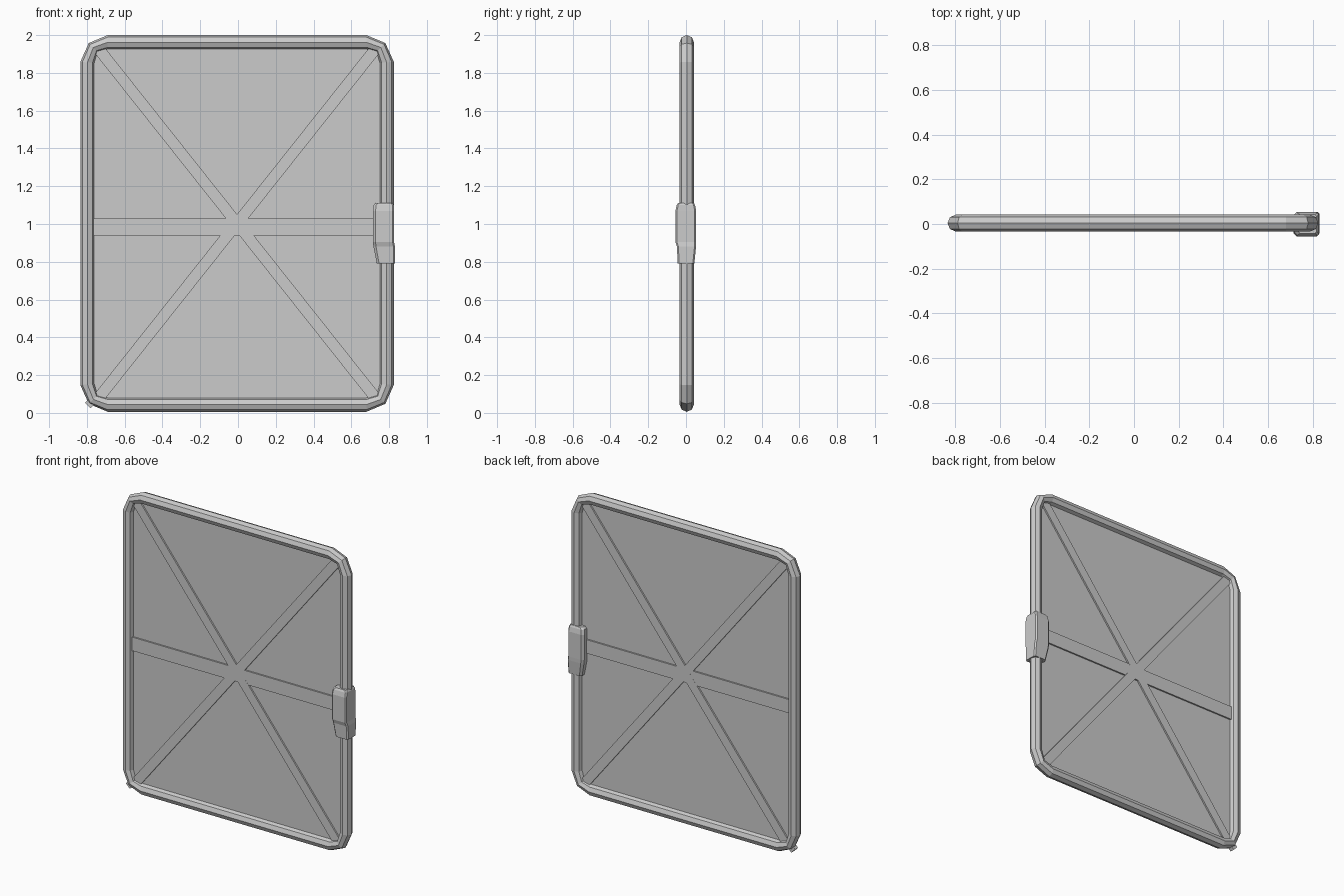
import bpy, bmesh, math
from mathutils import Vector, Matrix

if "Cube" in bpy.data.objects:
    bpy.data.objects.remove(bpy.data.objects["Cube"])

YC = 0.004  # depth centre of the frame


def make(name, bm):
    bmesh.ops.recalc_face_normals(bm, faces=bm.faces[:])
    me = bpy.data.meshes.new(name)
    bm.to_mesh(me)
    bm.free()
    ob = bpy.data.objects.new(name, me)
    bpy.context.collection.objects.link(ob)
    return ob


def box(name, centre, size, angle=0.0):
    bm = bmesh.new()
    m = (Matrix.Translation(centre) @ Matrix.Rotation(angle, 4, 'Y')
         @ Matrix.Diagonal((*size, 1)))
    bmesh.ops.create_cube(bm, size=1, matrix=m)
    return make(name, bm)


def loft(name, rings, closed=False):
    bm = bmesh.new()
    vs = [[bm.verts.new(p) for p in r] for r in rings]
    n, k = len(vs), len(vs[0])
    for i in range(n if closed else n - 1):
        a, b = vs[i], vs[(i + 1) % n]
        for j in range(k):
            bm.faces.new((a[j], a[(j + 1) % k], b[(j + 1) % k], b[j]))
    if not closed:
        bm.faces.new(vs[0])
        bm.faces.new(vs[-1])
    return make(name, bm)


# Octagonal tube frame: outer and inner outlines give the swept rings
X0, ZC = -0.005, 1.003
outer = [(0.83, 0.855), (0.785, 0.955), (0.685, 0.997)]
inner = [(0.754, 0.85), (0.737, 0.908), (0.685, 0.921)]


def outline(q):
    pts = []
    for sx, sz in ((1, 1), (-1, 1), (-1, -1), (1, -1)):
        c = [Vector((X0 + sx * x, YC, ZC + sz * z)) for x, z in q]
        pts += c if sx * sz > 0 else c[::-1]
    return pts


rings = []
for o, i in zip(outline(outer), outline(inner)):
    mid, half = (o + i) / 2, (o - i) / 2
    rings.append([mid + half * math.cos(t) + Vector((0, 0.038 * math.sin(t), 0))
                  for t in (k * math.pi / 4 for k in range(8))])
loft("tube_frame", rings, closed=True)

# Infill panel with clipped corners
panel_ring = [(0.775, 0.86), (0.745, 0.92), (0.69, 0.94)]
pts = outline(panel_ring)
loft("infill_panel", [[p + Vector((0, d, 0)) for p in pts] for d in (-0.005, 0.005)])

# Middle rail and two diagonal braces
box("middle_rail", (X0, YC, 0.985), (1.53, 0.03, 0.09))
W, H = 1.46, 1.84
for name, s in (("brace_rising", -1), ("brace_falling", 1)):
    box(name, (X0, YC, ZC), (math.hypot(W, H), 0.0305, 0.06), s * math.atan2(H, W))


# Latch housing: chamfered sections stacked upwards
def section(z, x0, x1, y0, y1, c):
    return [(x0, y0 + c, z), (x0 + c, y0, z), (x1 - 0.008, y0, z), (x1, y0 + 0.008, z),
            (x1, y1 - 0.008, z), (x1 - 0.008, y1, z), (x0 + c, y1, z), (x0, y1 - c, z)]


loft("latch_housing", [
    section(0.79, 0.735, 0.831, -0.044, 0.044, 0.012),
    section(0.88, 0.717, 0.831, -0.048, 0.053, 0.014),
    section(0.905, 0.714, 0.826, -0.056, 0.054, 0.014),
    section(1.07, 0.714, 0.826, -0.056, 0.054, 0.014),
    section(1.10, 0.718, 0.825, -0.049, 0.048, 0.014),
    section(1.112, 0.73, 0.818, -0.042, 0.042, 0.014)])

# Small peg on the lower corner
box("corner_peg", (-0.785, YC, 0.05), (0.04, 0.03, 0.03), math.radians(45))
